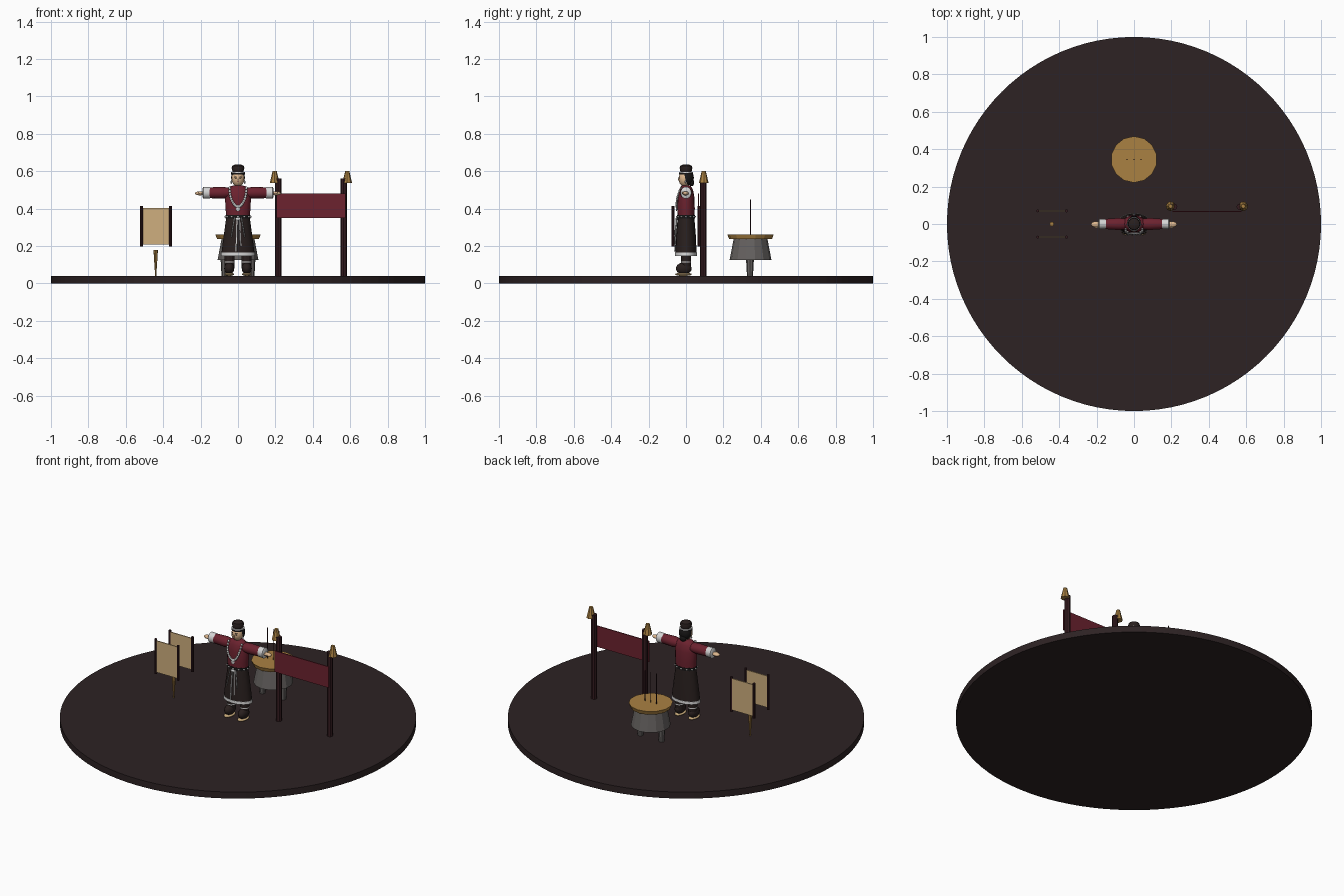
import bpy, math
from mathutils import Vector, Matrix

cube = bpy.data.objects.get("Cube")
if cube:
    bpy.data.objects.remove(cube, do_unlink=True)


def material(name, r, g, b):
    m = bpy.data.materials.new(name)
    m.use_nodes = True
    m.diffuse_color = (r, g, b, 1)
    m.node_tree.nodes["Principled BSDF"].inputs["Base Color"].default_value = (r, g, b, 1)
    return m


GROUND = material("dark_floor", 0.026, 0.016, 0.017)
RED = material("crimson_cloth", 0.15, 0.016, 0.028)
SKIRT = material("dark_brown_cloth", 0.022, 0.014, 0.013)
WHITE = material("pale_silver", 0.66, 0.66, 0.66)
SKIN = material("skin", 0.72, 0.47, 0.27)
GOLD = material("old_gold", 0.4, 0.22, 0.055)
PAPER = material("parchment", 0.62, 0.43, 0.21)
STONE = material("grey_stone", 0.13, 0.12, 0.115)
POST = material("maroon_wood", 0.035, 0.011, 0.014)
BLACK = material("black_hair", 0.009, 0.008, 0.008)


def finish(name, mat, smooth=False):
    o = bpy.context.object
    o.name = name
    o.data.materials.append(mat)
    if smooth:
        bpy.ops.object.shade_smooth_by_angle(angle=math.radians(40))
    return o


def box(name, mat, loc, size, rot=(0, 0, 0)):
    bpy.ops.mesh.primitive_cube_add(size=1, location=loc, rotation=rot)
    bpy.context.object.scale = size
    return finish(name, mat)


def cone(name, mat, x, y, z0, z1, r0, r1, sides=12):
    bpy.ops.mesh.primitive_cone_add(vertices=sides, radius1=r0, radius2=r1,
                                    depth=z1 - z0, location=(x, y, (z0 + z1) / 2))
    return finish(name, mat)


def ball(name, mat, loc, size):
    bpy.ops.mesh.primitive_uv_sphere_add(segments=16, ring_count=10, radius=1, location=loc)
    bpy.context.object.scale = size
    return finish(name, mat, True)


def loft(name, mat, rows, n=16, turn=Matrix()):
    """Closed skin through elliptical rings: height, half width, half depth."""
    verts = [turn @ Vector((rx * math.cos(k * math.tau / n), ry * math.sin(k * math.tau / n), h))
             for h, rx, ry in rows for k in range(n)]
    faces = [(i * n + k, i * n + (k + 1) % n, (i + 1) * n + (k + 1) % n, (i + 1) * n + k)
             for i in range(len(rows) - 1) for k in range(n)]
    last = (len(rows) - 1) * n
    faces += [tuple(reversed(range(n))), tuple(range(last, last + n))]
    me = bpy.data.meshes.new(name)
    me.from_pydata([tuple(v) for v in verts], [], faces)
    o = bpy.data.objects.new(name, me)
    bpy.context.collection.objects.link(o)
    bpy.ops.object.select_all(action='DESELECT')
    o.select_set(True)
    bpy.context.view_layer.objects.active = o
    return finish(name, mat, True)


def strip(name, mat, a, b, width, thick=0.004):
    """Flat strip hanging between two points."""
    a, b = Vector(a), Vector(b)
    d = b - a
    o = box(name, mat, (a + b) / 2, (width, thick, d.length))
    o.rotation_euler = d.to_track_quat('Z', 'Y').to_euler()
    return o


# Round floor
cone("round_floor", GROUND, 0, 0, 0, 0.04, 1, 1, 96)

# Skirt, hem and belt
loft("skirt", SKIRT, [(0.15, 0.09, 0.057), (0.25, 0.077, 0.053), (0.36, 0.062, 0.044)])
loft("skirt_hem", WHITE, [(0.148, 0.092, 0.059), (0.165, 0.09, 0.058)])
loft("belt", BLACK, [(0.348, 0.067, 0.048), (0.366, 0.066, 0.047)])
for k in range(12):
    t = math.tau * k / 12
    ball("belt_stud", WHITE, (0.067 * math.cos(t), 0.048 * math.sin(t), 0.357), (0.006, 0.005, 0.005))

# Hanging ribbons on the skirt
for x, low in ((-0.03, 0.25), (-0.008, 0.17), (0.012, 0.2), (0.03, 0.25)):
    strip("waist_ribbon", WHITE, (x * 0.6, -0.05, 0.352),
          (x * 1.2, -0.06, low), 0.006)
ball("ribbon_knot", WHITE, (0, -0.05, 0.345), (0.015, 0.006, 0.008))

# Jacket, neck and head
loft("jacket", RED, [(0.35, 0.064, 0.045), (0.4, 0.066, 0.047), (0.46, 0.07, 0.045),
                     (0.5, 0.065, 0.038), (0.52, 0.04, 0.026), (0.525, 0.02, 0.02)])
loft("neck", SKIN, [(0.51, 0.017, 0.017), (0.54, 0.016, 0.016)])
ball("head", SKIN, (0, -0.006, 0.56), (0.034, 0.034, 0.042))
ball("hair", BLACK, (0, 0.008, 0.566), (0.037, 0.034, 0.042))
ball("hair_bun", BLACK, (0, 0.03, 0.54), (0.022, 0.014, 0.02))
for s in (-1, 1):
    ball("eye", BLACK, (s * 0.013, -0.037, 0.564), (0.005, 0.003, 0.003))
    box("eyebrow", BLACK, (s * 0.013, -0.036, 0.573), (0.012, 0.004, 0.002))
    ball("earring", WHITE, (s * 0.036, -0.003, 0.542), (0.004, 0.004, 0.009))
ball("nose", SKIN, (0, -0.04, 0.556), (0.004, 0.004, 0.007))
box("mouth", RED, (0, -0.035, 0.543), (0.011, 0.005, 0.003))

# Cap
loft("cap_brim", BLACK, [(0.582, 0.036, 0.037), (0.592, 0.037, 0.038)])
loft("cap_band", WHITE, [(0.592, 0.0365, 0.0375), (0.597, 0.036, 0.037)])
loft("cap_crown", SKIRT, [(0.597, 0.029, 0.03), (0.617, 0.034, 0.034), (0.629, 0.03, 0.03),
                          (0.636, 0.015, 0.015)])

# Necklace chain and pendants
for k in range(21):
    t = -1 + k / 10
    x, z = 0.045 * math.sin(t * math.pi / 2), 0.41 + 0.1 * abs(t) ** 1.7
    y = -0.051 + 0.024 * abs(t) ** 4
    ball("necklace_bead", WHITE, (x, y, z), (0.007, 0.005, 0.008))
ball("pendant", WHITE, (0, -0.05, 0.4), (0.012, 0.004, 0.014))

# Arms held out to the sides, legs and boots
for s, side in ((1, "left"), (-1, "right")):
    turn = Matrix.Translation((0, 0, 0.485)) @ Matrix.Rotation(s * math.pi / 2, 4, 'Y')
    loft(side + "_sleeve", RED, [(0.04, 0.026, 0.028), (0.08, 0.031, 0.033), (0.15, 0.029, 0.028),
                                 (0.16, 0.027, 0.025)], 14, turn)
    loft(side + "_cuff", WHITE, [(0.15, 0.03, 0.027), (0.185, 0.032, 0.029),
                                 (0.19, 0.022, 0.02)], 14, turn)
    ball(side + "_hand", SKIN, (s * 0.203, -0.002, 0.482), (0.027, 0.016, 0.011))
    ball(side + "_thumb", SKIN, (s * 0.2, -0.016, 0.484), (0.013, 0.006, 0.006))
    cone(side + "_leg", SKIRT, s * 0.045, 0, 0.08, 0.17, 0.025, 0.028)
    ball(side + "_boot", SKIRT, (s * 0.047, -0.012, 0.08), (0.027, 0.042, 0.032))
    ball(side + "_boot_sole", PAPER, (s * 0.047, -0.014, 0.049), (0.026, 0.045, 0.009))
    loft(side + "_boot_trim", WHITE, [(0.112, 0.027, 0.027), (0.118, 0.027, 0.027)], 12,
         Matrix.Translation((s * 0.045, 0, 0)))

# Banner between two posts with gold finials
for s in (-1, 1):
    x = 0.39 + s * 0.175
    cone("banner_post", POST, x, 0.092, 0.04, 0.56, 0.017, 0.017, 8)
    fx = 0.39 + s * 0.194
    cone("finial", GOLD, fx, 0.095, 0.537, 0.575, 0.026, 0.017, 8)
    cone("finial_tip", GOLD, fx, 0.095, 0.575, 0.602, 0.017, 0.011, 8)
box("banner_cloth", RED, (0.39, 0.066, 0.415), (0.37, 0.006, 0.13))

# Pair of open scrolls with a brush between them
for y in (-0.07, 0.07):
    box("scroll_sheet", PAPER, (-0.438, y, 0.306), (0.15, 0.006, 0.195))
    for x in (-0.515, -0.361):
        cone("scroll_rod", POST, x, y, 0.197, 0.413, 0.008, 0.008, 8)
cone("brush_handle", GOLD, -0.44, 0, 0.1, 0.18, 0.007, 0.012, 8)
cone("brush_tip", GOLD, -0.44, 0, 0.04, 0.1, 0.003, 0.007, 8)

# Incense burner with lid, legs and sticks
cone("burner_body", STONE, 0, 0.345, 0.125, 0.24, 0.112, 0.09, 14)
cone("burner_lid", GOLD, 0, 0.345, 0.238, 0.262, 0.115, 0.124, 14)
for x in (-0.072, 0.072):
    cone("burner_leg", STONE, x, 0.342, 0.04, 0.13, 0.016, 0.021, 8)
for x in (-0.038, 0, 0.038):
    cone("incense_stick", POST, x, 0.345, 0.26, 0.45, 0.0028, 0.0028, 6)
